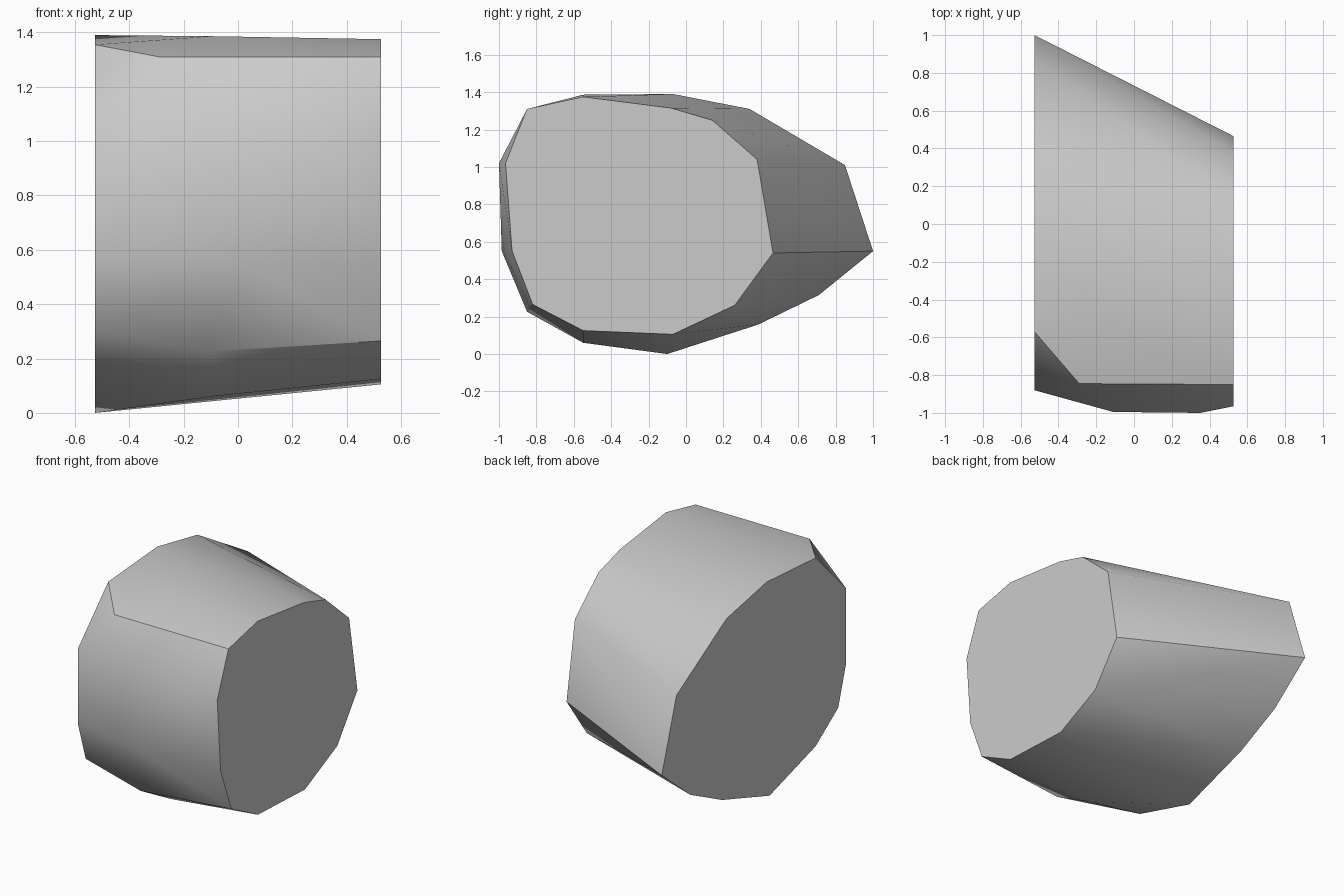
import bpy, bmesh, math

cube = bpy.data.objects.get("Cube")
if cube:
    bpy.data.objects.remove(cube, do_unlink=True)

HALF = 0.527

# End outlines as (y, z)
left_end = [(-.85, 1.31), (-.55, 1.375), (-.08, 1.315), (.14, 1.25),
            (.38, 1.04), (.465, .54), (.26, .26), (-.07, .105),
            (-.55, .125), (-.82, .265), (-.93, .55), (-.965, 1.02)]
right_end = [(1, .55), (.85, 1.01), (.34, 1.31), (-.07, 1.39),
             (-.57, 1.355), (-.88, 1.04), (-.88, .557), (-.80, .30),
             (-.57, .14), (-.10, 0), (.385, .157), (.71, .315)]
# Bulge along the front
bulge = [(-.29, -.845, 1.31), (-.1, -.55, 1.386), (-.11, -.995, 1.02),
         (.35, -1, 1.02), (0, -.985, .55), (-.1, -.85, .226),
         (-.1, -.55, .06)]

# Wrap the outlines in one faceted block
bm = bmesh.new()
for x, outline in ((HALF, left_end), (-HALF, right_end)):
    for y, z in outline:
        bm.verts.new((x, y, z))
for p in bulge:
    bm.verts.new(p)
hull = bmesh.ops.convex_hull(bm, input=bm.verts[:])
loose = [v for v in bm.verts if not v.link_faces]
bmesh.ops.delete(bm, geom=loose, context='VERTS')

# Merge each flat end into a single face
for side in (-1, 1):
    cap = [f for f in bm.faces
           if all(abs(v.co.x - side * HALF) < 1e-4 for v in f.verts)]
    bmesh.ops.dissolve_faces(bm, faces=cap)
bmesh.ops.recalc_face_normals(bm, faces=bm.faces[:])

mesh = bpy.data.meshes.new("cut_block")
bm.to_mesh(mesh)
bm.free()
block = bpy.data.objects.new("cut_block", mesh)
bpy.context.collection.objects.link(block)

# Plain grey material
grey = bpy.data.materials.new("light_grey")
grey.use_nodes = True
colour = (.6, .6, .6, 1)
grey.diffuse_color = colour
grey.node_tree.nodes["Principled BSDF"].inputs["Base Color"].default_value = colour
mesh.materials.append(grey)

# Smooth the soft edges, keep the hard creases
bpy.ops.object.select_all(action='DESELECT')
block.select_set(True)
bpy.context.view_layer.objects.active = block
bpy.ops.object.shade_smooth_by_angle(angle=math.radians(36))
